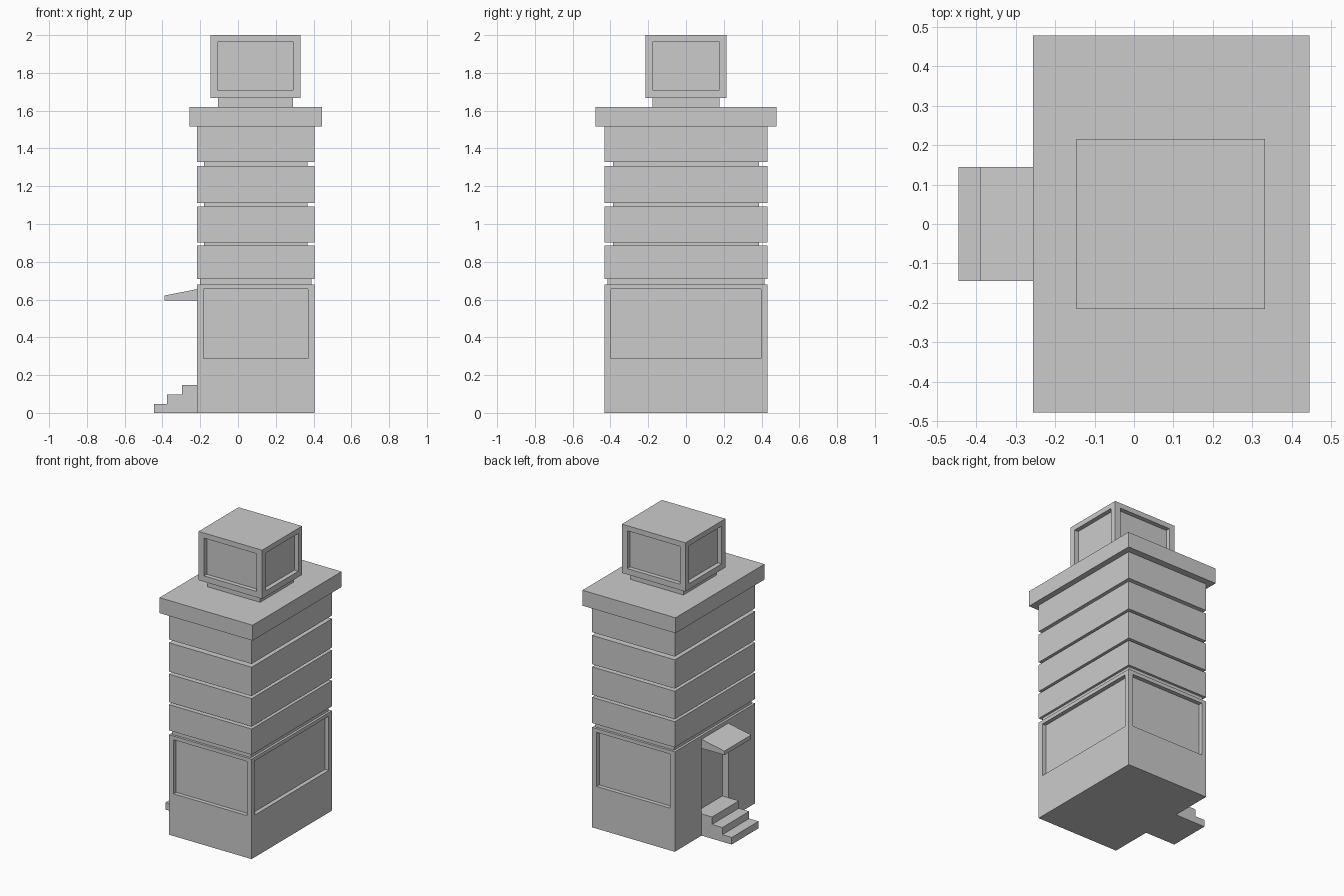
import bpy, bmesh
from mathutils import Matrix, Vector

if "Cube" in bpy.data.objects:
    bpy.data.objects.remove(bpy.data.objects["Cube"])


def add_box(bm, x0, x1, y0, y1, z0, z1):
    size = Matrix.Diagonal((x1 - x0, y1 - y0, z1 - z0, 1))
    mid = Matrix.Translation(((x0 + x1) / 2, (y0 + y1) / 2, (z0 + z1) / 2))
    bmesh.ops.create_cube(bm, size=1, matrix=mid @ size)


def finish(name, bm):
    bmesh.ops.recalc_face_normals(bm, faces=bm.faces)
    mesh = bpy.data.meshes.new(name)
    bm.to_mesh(mesh)
    bm.free()
    ob = bpy.data.objects.new(name, mesh)
    bpy.context.collection.objects.link(ob)
    return ob


def box(name, *dims):
    bm = bmesh.new()
    add_box(bm, *dims)
    return finish(name, bm)


def extrude_profile(name, pts, y):
    """Extrude an x-z outline from -y to +y."""
    bm = bmesh.new()
    face = bm.faces.new([bm.verts.new((x, -y, z)) for x, z in pts])
    new = bmesh.ops.extrude_face_region(bm, geom=[face])["geom"]
    verts = [v for v in new if isinstance(v, bmesh.types.BMVert)]
    bmesh.ops.translate(bm, verts=verts, vec=Vector((0, 2 * y, 0)))
    return finish(name, bm)


def cut(ob, boxes):
    """Cut recesses from an object with a set of separate boxes."""
    bm = bmesh.new()
    for b in boxes:
        add_box(bm, *b)
    cutter = finish("cutter", bm)
    cutter.hide_render = True
    mod = ob.modifiers.new("recesses", 'BOOLEAN')
    mod.operation = 'DIFFERENCE'
    mod.solver = 'EXACT'
    mod.object = cutter
    bpy.context.view_layer.objects.active = ob
    bpy.ops.object.modifier_apply(modifier=mod.name)
    bpy.data.objects.remove(cutter)


def windows(x0, x1, y, z0, z1, m, depth):
    """Recess boxes for the front, back and right faces, then the left face."""
    out = 0.05
    return [
        (x0 + m, x1 - m, -y - out, -y + depth, z0, z1),
        (x0 + m, x1 - m, y - depth, y + out, z0, z1),
        (x1 - depth, x1 + out, -y + m, y - m, z0, z1),
        (x0 - out, x0 + depth, -y + m, y - m, z0, z1),
    ]


X0, X1, Y = -0.218, 0.405, 0.432

# Ground floor with three big windows and a recessed doorway
base = box("ground_floor", X0, X1, -Y, Y, 0, 0.68)
door = (X0 - 0.05, X0 + 0.045, -0.144, 0.144, 0.148, 0.6)
cut(base, windows(X0, X1, Y, 0.287, 0.655, 0.035, 0.028)[:3] + [door])

# Neck and inner core showing between the storeys
box("base_neck", X0 + 0.016, X1 - 0.016, -Y + 0.016, Y - 0.016, 0.68, 0.71)
box("tower_core", X0 + 0.038, X1 - 0.038, -Y + 0.046, Y - 0.046, 0.71, 1.515)

# Storeys
for i, (z0, z1) in enumerate([(0.71, 0.885), (0.902, 1.092),
                              (1.11, 1.306), (1.328, 1.515)]):
    box(f"storey_{i + 1}", X0, X1, -Y, Y, z0, z1)

# Roof slab and rooftop room with a window on each side
box("roof_slab", -0.256, 0.445, -0.478, 0.478, 1.515, 1.62)
box("rooftop_neck", -0.105, 0.292, -0.178, 0.178, 1.62, 1.668)
room = box("rooftop_room", -0.146, 0.332, -0.215, 0.215, 1.668, 2.0)
cut(room, windows(-0.146, 0.332, 0.215, 1.708, 1.965, 0.041, 0.03))

# Entrance canopy and steps
extrude_profile("canopy", [(X0, 0.594), (X0, 0.655), (-0.39, 0.621), (-0.39, 0.594)], 0.144)
extrude_profile("entrance_steps", [(X0, 0), (X0, 0.148), (-0.297, 0.148), (-0.297, 0.097),
                                   (-0.375, 0.097), (-0.375, 0.048), (-0.445, 0.048),
                                   (-0.445, 0)], 0.144)
